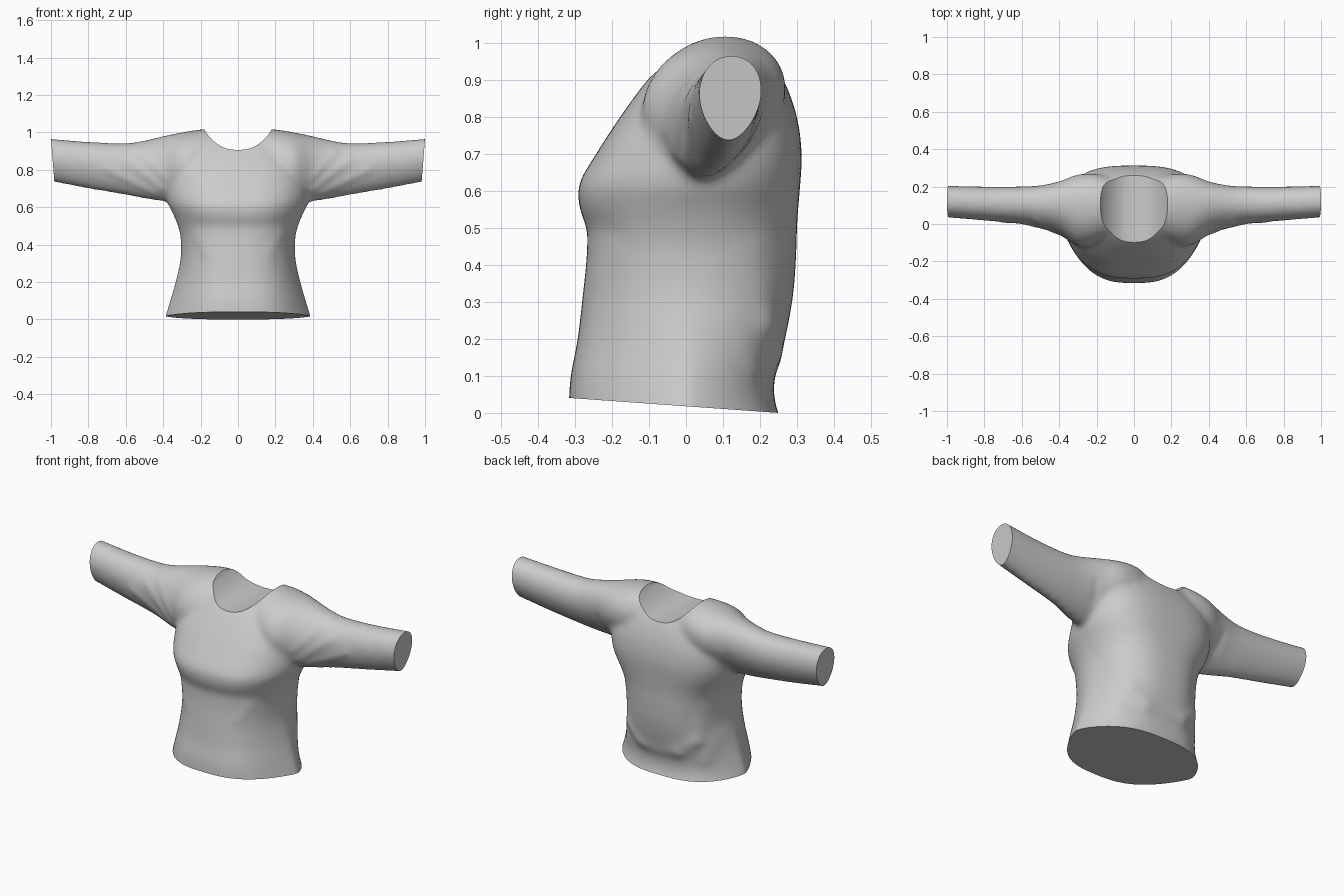
import bpy, bmesh, math
from mathutils import Vector

if "Cube" in bpy.data.objects:
    bpy.data.objects.remove(bpy.data.objects["Cube"])


def spline(rows, steps=5):
    """Catmull-Rom resampling of section rows."""
    out = []
    n = len(rows)
    for i in range(n - 1):
        a, b, c, d = rows[max(i - 1, 0)], rows[i], rows[i + 1], rows[min(i + 2, n - 1)]
        for s in range(steps):
            t = s / steps
            out.append([0.5 * (2 * q + (r - p) * t + (2 * p - 5 * q + 4 * r - u) * t * t
                               + (3 * q - p - 3 * r + u) * t ** 3)
                        for p, q, r, u in zip(a, b, c, d)])
    return out + [list(rows[-1])]


def power(v, n):
    return math.copysign(abs(v) ** (2 / n), v)


def loft(bm, rings):
    loops = [[bm.verts.new(p) for p in ring] for ring in rings]
    n = len(loops[0])
    for a, b in zip(loops, loops[1:]):
        for i in range(n):
            bm.faces.new((a[i], a[(i + 1) % n], b[(i + 1) % n], b[i]))
    bm.faces.new(loops[0][::-1])
    bm.faces.new(loops[-1])


ANG = [2 * math.pi * i / 64 for i in range(64)]


def torso_ring(r):
    z, hw, yf, yc, yb, nx, nf, nb = r
    pts = []
    for a in ANG:
        s = math.sin(a)
        n, depth = (nb, yb - yc) if s > 0 else (nf, yc - yf)
        pts.append((hw * power(math.cos(a), nx), yc + depth * power(s, n), z))
    return pts


def sleeve_ring(r, side):
    x, zb, zt, yf, yb, shear = r
    zc, yc = zb + (zt - zb) * 0.56, (yf + yb) / 2
    pts = []
    for a in ANG:
        s, c = math.sin(a), math.cos(a)
        n = 2.1 if s > 0 else 1.65
        z = zc + ((zt - zc) if s > 0 else (zc - zb)) * power(s, n)
        pts.append((side * x, yc + (yb - yf) / 2 * power(c, n) + shear * (z - zc), z))
    return pts


# torso sections: z, half width, front y, side y, back y, then side / front / back roundness
# (low front and back values give the pointed side seams at the hem)
TORSO = [(-0.10, .425, -.315, 0, .29, 2.9, 1.15, 1.3),
         (0.02, .390, -.317, 0, .243, 2.9, 1.15, 1.3),
         (0.10, .365, -.312, 0, .240, 2.9, 1.2, 1.4),
         (0.20, .335, -.293, 0, .268, 2.8, 1.35, 1.6),
         (0.32, .308, -.279, 0, .290, 2.7, 1.6, 1.9),
         (0.43, .306, -.268, 0, .298, 2.7, 1.8, 2.1),
         (0.50, .321, -.272, 0, .300, 2.7, 1.8, 2.2),
         (0.56, .345, -.289, 0, .304, 2.8, 1.7, 2.3),
         (0.62, .374, -.289, .01, .309, 2.9, 1.6, 2.4),
         (0.70, .385, -.243, .03, .313, 2.9, 1.6, 2.6),
         (0.80, .375, -.178, .06, .300, 2.8, 1.8, 2.6),
         (0.90, .325, -.104, .09, .264, 2.5, 2, 2.4),
         (0.97, .250, -.035, .11, .215, 2.2, 2, 2.2),
         (1.025, .150, .050, .11, .160, 2, 2, 2)]
# sleeve sections: x, bottom z, top z, front y, back y, shear
SLEEVE = [(0.10, .66, 1.02, -.06, .24, .1), (0.20, .65, 1.016, -.10, .265, .15),
          (0.30, .635, 1.0, -.115, .262, .2), (0.40, .632, .98, -.055, .224, .2),
          (0.50, .645, .957, -.02, .205, .15), (0.60, .664, .943, .0, .20, .1),
          (0.80, .698, .950, .018, .20, .05), (1.06, .748, .972, .04, .207, .03)]

bm = bmesh.new()
loft(bm, [torso_ring(r) for r in spline(TORSO)])
for side in (1, -1):
    loft(bm, [sleeve_ring(r, side) for r in spline(SLEEVE)])
bmesh.ops.recalc_face_normals(bm, faces=bm.faces)
me = bpy.data.meshes.new("shirt")
bm.to_mesh(me)
bm.free()
shirt = bpy.data.objects.new("shirt", me)
bpy.context.collection.objects.link(shirt)
bpy.context.view_layer.objects.active = shirt
shirt.select_set(True)

# fuse torso and sleeves into one cloth surface
m = shirt.modifiers.new("fuse", 'REMESH')
m.mode, m.voxel_size = 'VOXEL', 0.011
bpy.ops.object.modifier_apply(modifier=m.name)
m = shirt.modifiers.new("soften", 'SMOOTH')
m.factor, m.iterations = 0.5, 22
bpy.ops.object.modifier_apply(modifier=m.name)

# cloth folds: front(-1)/back(1), start xz, end xz, width, height
FOLDS = [(-1, .41, .70, .60, .86, .022, .005), (-1, .45, .68, .70, .80, .022, .005),
         (-1, .40, .76, .52, .90, .022, .004), (-1, .0, .49, .20, .50, .035, -.003),
         (-1, .17, .36, .22, .44, .03, .003), (1, .27, .44, .22, .24, .035, .006),
         (1, .22, .24, .12, .16, .035, .006), (1, .12, .16, .0, .14, .035, .005),
         (1, .30, .26, .25, .12, .03, .005), (1, .41, .72, .43, .80, .022, -.004)]

bm = bmesh.new()
bm.from_mesh(shirt.data)
bm.normal_update()
moves = []
for v in bm.verts:
    p, h = Vector((abs(v.co.x), v.co.z)), 0
    for face, x0, z0, x1, z1, w, amp in FOLDS:
        if v.normal.y * face < 0.1:
            continue
        a, d = Vector((x0, z0)), Vector((x1 - x0, z1 - z0))
        t = min(1, max(0, (p - a).dot(d) / d.length_squared))
        q = (p - a - d * t).length / w
        h += amp * math.exp(-q * q) * min(1, (abs(v.normal.y) - .1) * 1.5)
    moves.append(v.normal * h)
for v, d in zip(bm.verts, moves):
    v.co += d
for _ in range(3):
    bmesh.ops.smooth_vert(bm, verts=bm.verts, factor=0.5,
                          use_axis_x=True, use_axis_y=True, use_axis_z=True)

# flat closed cuts at the hem and both cuffs
CUTS = [((0, .25, 0), (0, -.04, -.56)),
        ((1, 0, .967), (.23, 0, -.018)), ((-1, 0, .967), (-.23, 0, -.018))]
for co, no in CUTS:
    res = bmesh.ops.bisect_plane(bm, geom=bm.verts[:] + bm.edges[:] + bm.faces[:],
                                 plane_co=co, plane_no=no, clear_outer=True)
    rim = [e for e in res["geom_cut"] if isinstance(e, bmesh.types.BMEdge)]
    bmesh.ops.holes_fill(bm, edges=rim, sides=0)
bmesh.ops.recalc_face_normals(bm, faces=bm.faces)
bm.to_mesh(shirt.data)
bm.free()

# neckline: a scooped profile swept front to back
half = [(0.0, .906), (.05, .911), (.09, .926), (.125, .95), (.155, .98), (.175, 1.008), (.195, 1.05)]
prof = [(r[0], r[1]) for r in spline(half, 4)]
prof = [(-x, z) for x, z in prof[:0:-1]] + prof + [(.195, 1.2), (-.195, 1.2)]
bm = bmesh.new()
loft(bm, [[(x, y, z) for x, z in prof] for y in (-.5, .5)])
bmesh.ops.recalc_face_normals(bm, faces=bm.faces)
cm = bpy.data.meshes.new("neck_cutter")
bm.to_mesh(cm)
bm.free()
cutter = bpy.data.objects.new("neck_cutter", cm)
bpy.context.collection.objects.link(cutter)
cutter.hide_render = True
m = shirt.modifiers.new("neckline", 'BOOLEAN')
m.operation, m.object, m.solver = 'DIFFERENCE', cutter, 'EXACT'
bpy.ops.object.modifier_apply(modifier=m.name)
bpy.data.objects.remove(cutter)

bpy.ops.object.shade_smooth_by_angle(angle=math.radians(40))
